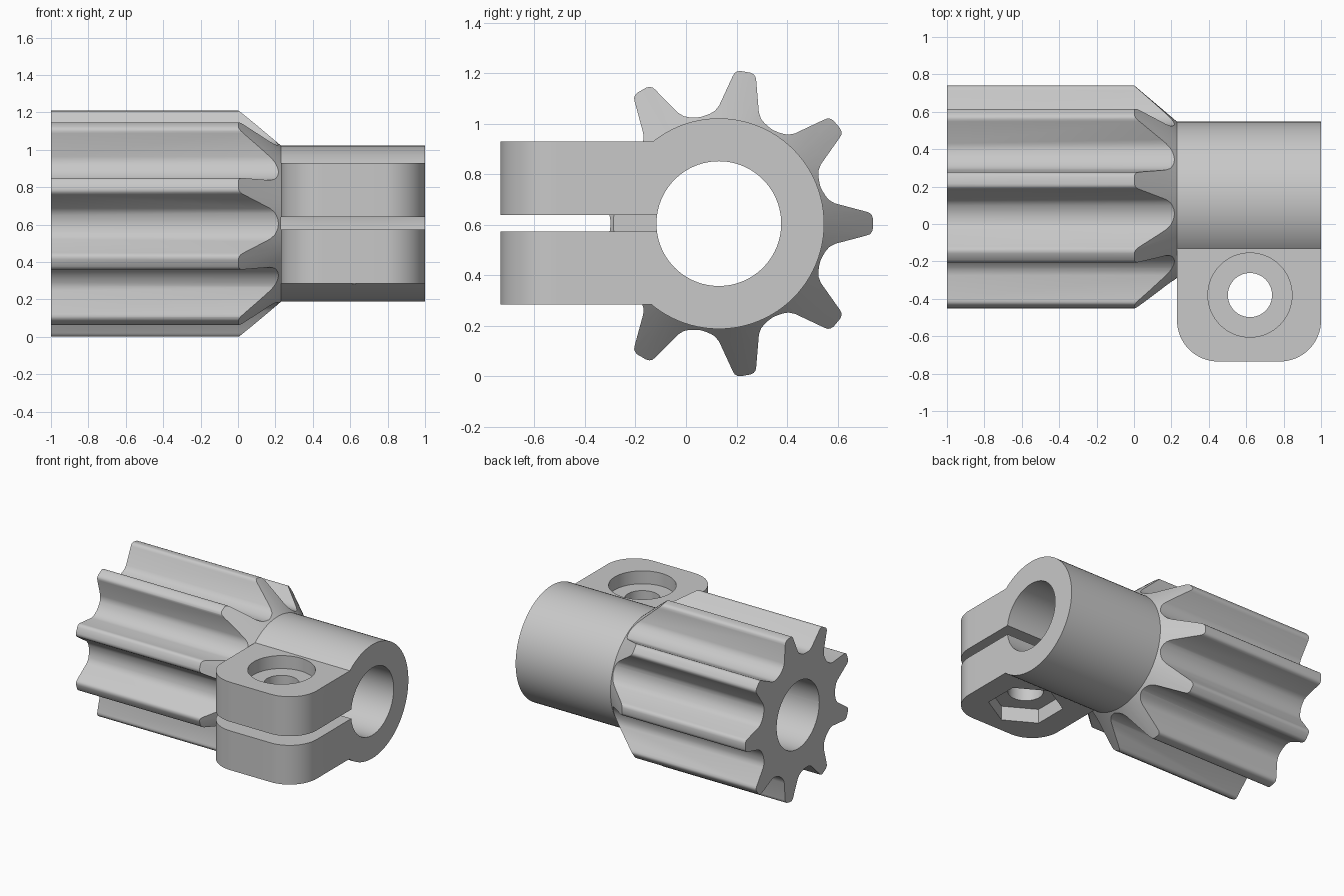
import bpy, bmesh
from math import sin, cos, pi, tau

if "Cube" in bpy.data.objects:
    bpy.data.objects.remove(bpy.data.objects["Cube"])

AXIS = (0.13, 0.605)      # shaft centre in y, z
BOLT = (0.62, -0.38)      # clamp bolt centre in x, y
SHOULDER = 0.23           # where the gear meets the clamp
HUB_R = 0.417
TEETH = 9

grey = bpy.data.materials.new("plain grey")
grey.use_nodes = True
grey.diffuse_color = (0.58, 0.58, 0.58, 1)
grey.node_tree.nodes["Principled BSDF"].inputs["Base Color"].default_value = grey.diffuse_color


def ring(centre, radius, count=96, start=0.0):
    return [(centre[0] + radius * cos(start + tau * i / count),
             centre[1] + radius * sin(start + tau * i / count)) for i in range(count)]


def loft(name, axis, sections):
    """Closed solid through (distance, outline) sections along x or z."""
    bm = bmesh.new()
    loops = []
    for t, outline in sections:
        loops.append([bm.verts.new((t, u, v) if axis == "x" else (u, v, t)) for u, v in outline])
    for a, b in zip(loops, loops[1:]):
        n = len(a)
        for i in range(n):
            j = (i + 1) % n
            bm.faces.new((a[i], a[j], b[j], b[i]))
    bm.faces.new(loops[0][::-1])
    bm.faces.new(loops[-1])
    bmesh.ops.recalc_face_normals(bm, faces=bm.faces)
    mesh = bpy.data.meshes.new(name)
    bm.to_mesh(mesh)
    bm.free()
    obj = bpy.data.objects.new(name, mesh)
    bpy.context.collection.objects.link(obj)
    mesh.materials.append(grey)
    return obj


def prism(name, axis, outline, lo, hi):
    return loft(name, axis, [(lo, outline), (hi, outline)])


def activate(obj):
    bpy.ops.object.select_all(action="DESELECT")
    obj.select_set(True)
    bpy.context.view_layer.objects.active = obj


def combine(obj, tool, operation):
    tool.hide_render = True
    activate(obj)
    mod = obj.modifiers.new("cut", "BOOLEAN")
    mod.operation, mod.solver, mod.object = operation, "EXACT", tool
    bpy.ops.object.modifier_apply(modifier=mod.name)
    bpy.data.objects.remove(tool)


def box_outline(u0, u1, v0, v1):
    return [(u0, v0), (u1, v0), (u1, v1), (u0, v1)]


# Pinion gear: one tooth flank as (radial, sideways), mirrored and repeated
flank = [(0.413, 0.125), (0.424, 0.108), (0.437, 0.093), (0.46, 0.08),
         (0.585, 0.047), (0.598, 0.042), (0.606, 0.033), (0.61, 0.02)]
tooth = [(r, -s) for r, s in flank] + [(r, s) for r, s in reversed(flank)]
gear_outline = []
for k in range(TEETH):
    a = tau * k / TEETH
    gear_outline += [(AXIS[0] + r * cos(a) - s * sin(a),
                      AXIS[1] + r * sin(a) + s * cos(a)) for r, s in tooth]
    a += pi / TEETH
    gear_outline.append((AXIS[0] + 0.428 * cos(a), AXIS[1] + 0.428 * sin(a)))
gear = prism("pinion_gear", "x", gear_outline, -1, SHOULDER)

# Conical run-out of the teeth down to the hub
envelope = loft("runout_cone", "x", [(-1.1, ring(AXIS, 0.62)), (-0.01, ring(AXIS, 0.62)),
                                     (0, ring(AXIS, 0.612)), (SHOULDER, ring(AXIS, HUB_R)),
                                     (SHOULDER + 0.1, ring(AXIS, 0.333))])
combine(gear, envelope, "INTERSECT")

# Clamp: round hub joined to a lug with two rounded corners
clamp = prism("clamp_hub", "x", ring(AXIS, HUB_R), SHOULDER, 1)
front, corner = -0.735, 0.22
lug_outline = [(1, AXIS[0]), (SHOULDER, AXIS[0])]
for cx, start in ((SHOULDER + corner, pi), (1 - corner, 1.5 * pi)):
    for i in range(17):
        a = start + i / 16 * pi / 2
        lug_outline.append((cx + corner * cos(a), front + corner + corner * sin(a)))
lug = prism("clamp_lug", "z", lug_outline, 0.285, 0.93)
combine(clamp, lug, "UNION")

# Clamping slot, bolt hole, round head recess and hexagonal nut recess
combine(clamp, prism("slot", "x", box_outline(-1, AXIS[0], 0.573, 0.64), 0, 1.2), "DIFFERENCE")
combine(clamp, prism("bolt_hole", "z", ring(BOLT, 0.118, 64), 0, 1.2), "DIFFERENCE")
combine(clamp, prism("head_recess", "z", ring(BOLT, 0.225, 64), 0.835, 1.2), "DIFFERENCE")
combine(clamp, prism("nut_recess", "z", ring(BOLT, 0.25, 6, pi / 2), 0, 0.39), "DIFFERENCE")

# Shaft bore through both parts
for part in (gear, clamp):
    combine(part, prism("bore", "x", ring(AXIS, 0.247), -1.2, 1.2), "DIFFERENCE")
    activate(part)
    bpy.ops.object.shade_smooth_by_angle(angle=pi / 6)
